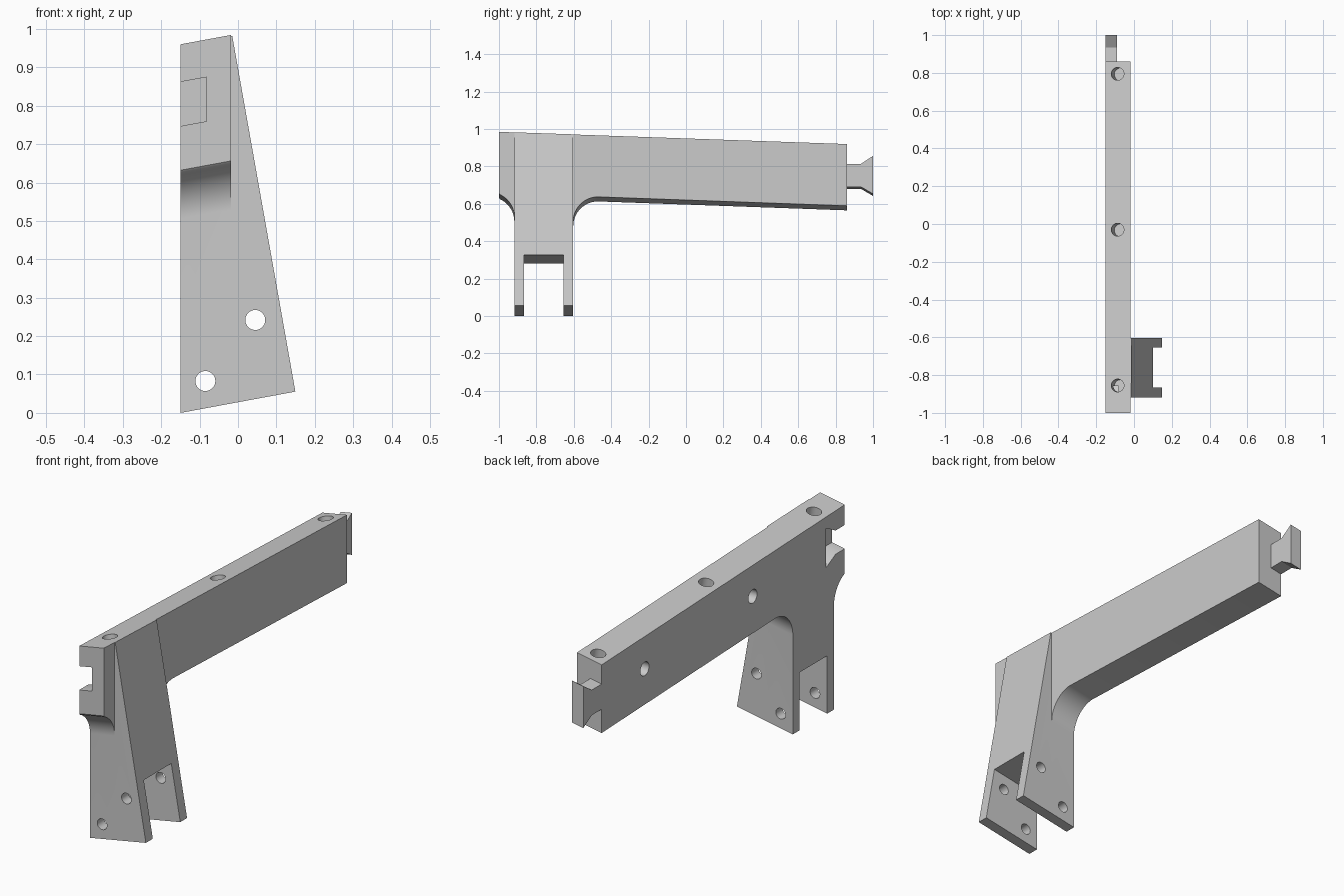
import bpy, bmesh, math
from mathutils import Matrix, Vector

if "Cube" in bpy.data.objects:
    bpy.data.objects.remove(bpy.data.objects["Cube"])

grey = bpy.data.materials.new("plain grey")
grey.use_nodes = True
grey.diffuse_color = (0.6, 0.6, 0.6, 1)
grey.node_tree.nodes["Principled BSDF"].inputs["Base Color"].default_value = (0.6, 0.6, 0.6, 1)

LEFT, INNER, RIGHT = -0.15, -0.018, 0.15    # x of flat side, arm side, foot tip
LEG_FRONT, LEG_BACK = -0.918, -0.603
TILT = 0.185                                # cross slope of every sideways face


def make_object(name, bm):
    bmesh.ops.recalc_face_normals(bm, faces=bm.faces)
    mesh = bpy.data.meshes.new(name)
    bm.to_mesh(mesh)
    bm.free()
    mesh.materials.append(grey)
    obj = bpy.data.objects.new(name, mesh)
    bpy.context.collection.objects.link(obj)
    return obj


def side_prism(name, profile, x0, x1):
    """Extrude a (y, z) profile along x, rising with the cross slope."""
    bm = bmesh.new()
    face = bm.faces.new([bm.verts.new((x0, y, z + TILT * (x0 - LEFT))) for y, z in profile])
    ext = bmesh.ops.extrude_face_region(bm, geom=[face])
    verts = [g for g in ext["geom"] if isinstance(g, bmesh.types.BMVert)]
    bmesh.ops.translate(bm, verts=verts, vec=(x1 - x0, 0, TILT * (x1 - x0)))
    return make_object(name, bm)


def front_prism(name, profile, y0, y1):
    """Extrude an (x, z) profile along y."""
    bm = bmesh.new()
    face = bm.faces.new([bm.verts.new((x, y0, z)) for x, z in profile])
    ext = bmesh.ops.extrude_face_region(bm, geom=[face])
    verts = [g for g in ext["geom"] if isinstance(g, bmesh.types.BMVert)]
    bmesh.ops.translate(bm, verts=verts, vec=(0, y1 - y0, 0))
    return make_object(name, bm)


def drill(name, centre, axis, radius, depth):
    """Cylinder cutter centred on a point and aligned to an axis."""
    bm = bmesh.new()
    rot = Vector(axis).to_track_quat("Z", "Y").to_matrix().to_4x4()
    bmesh.ops.create_cone(bm, cap_ends=True, segments=32, radius1=radius, radius2=radius,
                          depth=depth, matrix=Matrix.Translation(centre) @ rot)
    return make_object(name, bm)


def arc(cy, cz, r, a0, a1, steps=14):
    angles = [math.radians(a0 + (a1 - a0) * i / steps) for i in range(steps + 1)]
    return [(cy + r * math.cos(a), cz + r * math.sin(a)) for a in angles]


# Arm, head and leg share one side profile
profile = [(-1, 0.96), (-1, 0.632)]
profile += arc(-1.05, 0.505, 0.132, 65, 0)[0:]
profile += [(LEG_FRONT, 0), (LEG_BACK, 0)]
profile += arc(-0.47, 0.48, 0.133, 180, 92)
profile += [(0.86, 0.565), (0.86, 0.895)]
frame = side_prism("bracket_frame", profile, LEFT, RIGHT)

# Trim the arm and head narrow, and taper the leg
cutters = [
    front_prism("arm_trim", [(INNER, -1), (1, -1), (1, 2), (INNER, 2)], LEG_BACK, 2),
    front_prism("head_trim", [(INNER, -1), (1, -1), (1, 2), (INNER, 2)], -2, LEG_FRONT),
    front_prism("leg_taper", [(0.327, -0.945), (1, -0.945), (1, 1.985), (-0.193, 1.985)], -2, 2),
]

# Slot that forks the leg
cutters.append(side_prism("fork_slot", [(-0.865, -0.5), (-0.655, -0.5),
                                        (-0.655, 0.28), (-0.865, 0.28)], -0.3, 0.3))

# Flared socket in the head
cutters.append(side_prism("socket", [(-1.1, 0.747), (-0.93, 0.747), (-0.858, 0.71),
                                     (-0.858, 0.9), (-0.93, 0.862), (-1.1, 0.862)], -0.25, -0.082))

# Pin holes through both fork prongs
for x, z in [(0.045, 0.242), (-0.085, 0.083)]:
    cutters.append(drill("pin_hole", (x, -0.76, z), (0, 1, 0), 0.026, 0.6))

# Blind holes in the top, square to the sloping face
for y in (-0.855, -0.03, 0.795):
    top = 0.972 - 0.035 * (y + 1)
    cutters.append(drill("top_hole", (-0.087, y, top), (-TILT, 0.035, 1), 0.034, 0.18))

# Blind holes in the flat side
for y, z in [(0.53, 0.75), (-0.296, 0.785)]:
    cutters.append(drill("side_hole", (LEFT, y, z), (1, 0, 0), 0.033, 0.16))

for cutter in cutters:
    cutter.hide_render = True
    mod = frame.modifiers.new(cutter.name, "BOOLEAN")
    mod.operation = "DIFFERENCE"
    mod.solver = "EXACT"
    mod.object = cutter

# Bake the cuts and drop the cutters
depsgraph = bpy.context.evaluated_depsgraph_get()
baked = bpy.data.meshes.new_from_object(frame.evaluated_get(depsgraph))
frame.modifiers.clear()
frame.data = baked
for cutter in cutters:
    bpy.data.objects.remove(cutter)

# Flared tongue on the far end of the arm
side_prism("tongue", [(0.86, 0.68), (0.935, 0.68), (1, 0.642), (1, 0.845),
                      (0.935, 0.802), (0.86, 0.802)], LEFT, -0.09)

# Smooth the fillets and holes, keep the edges sharp
bpy.ops.object.select_all(action="DESELECT")
frame.select_set(True)
bpy.context.view_layer.objects.active = frame
bpy.ops.object.shade_smooth_by_angle(angle=math.radians(30))
